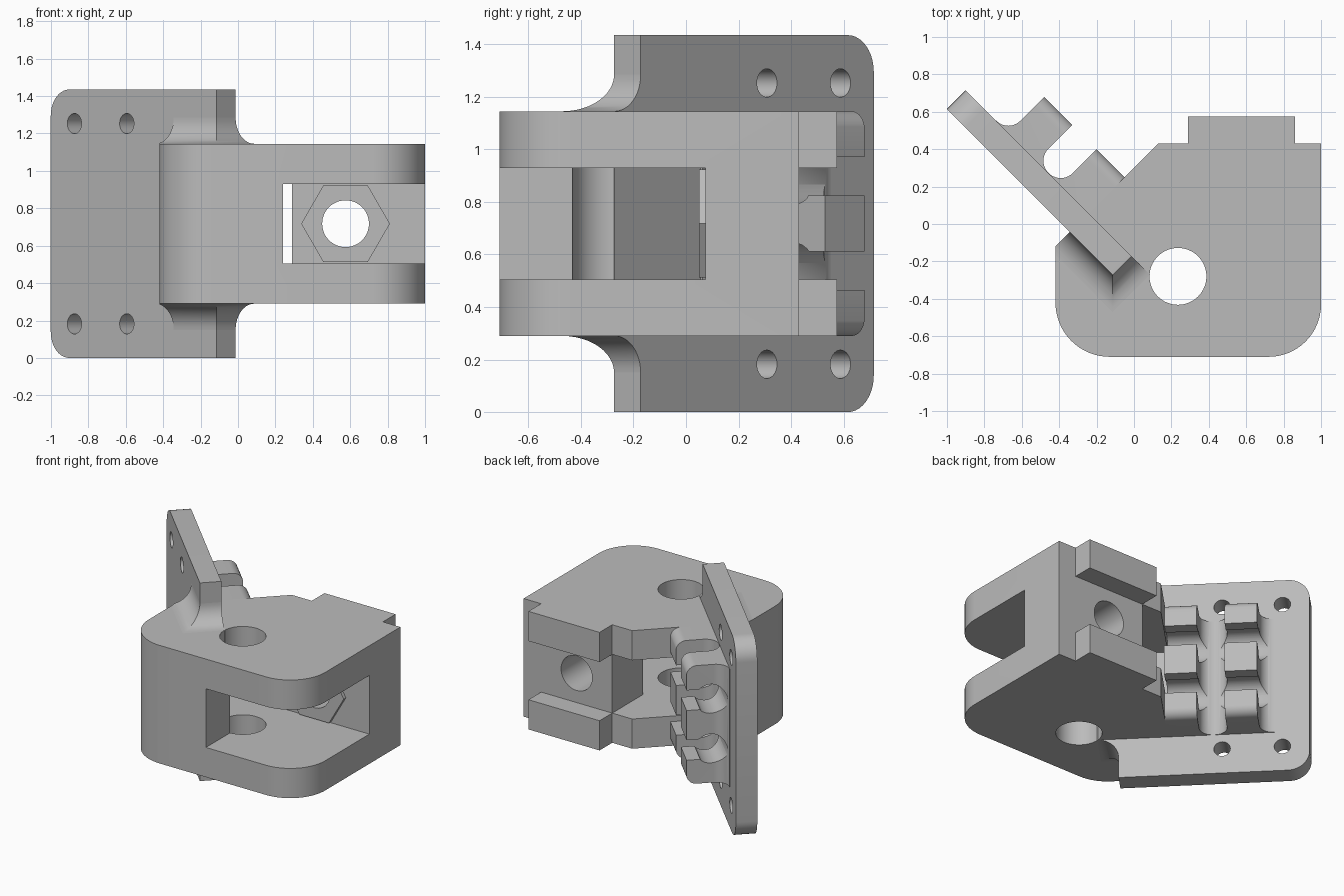
import bpy, bmesh, math
from mathutils import Vector, Matrix

if "Cube" in bpy.data.objects:
    bpy.data.objects.remove(bpy.data.objects["Cube"], do_unlink=True)

grey = bpy.data.materials.new("plain grey")
grey.use_nodes = True
tone = (0.5, 0.5, 0.5, 1)
grey.diffuse_color = tone
grey.node_tree.nodes["Principled BSDF"].inputs["Base Color"].default_value = tone

TURN = Matrix.Rotation(math.radians(-45), 4, "Z")   # plate frame: u along, v outward
LOW, HIGH, MID = 0.29, 1.145, 0.7175                # body bottom, top, middle height
SLOT = (0.505, 0.93)
FRONT, BACK, END, SIDE = -0.274, -0.131, 0.113, -0.212


def rounded(points, steps=10):
    """Outline with corners given as (a, b) or (a, b, radius)."""
    out, n = [], len(points)
    for i, p in enumerate(points):
        c = Vector(p[:2])
        if len(p) == 2:
            out.append(c)
            continue
        d1 = (Vector(points[i - 1][:2]) - c).normalized()
        d2 = (Vector(points[(i + 1) % n][:2]) - c).normalized()
        half = d1.angle(d2) / 2
        centre = c + (d1 + d2).normalized() * p[2] / math.sin(half)
        s = c + d1 * p[2] / math.tan(half) - centre
        e = c + d2 * p[2] / math.tan(half) - centre
        sweep = s.angle_signed(e)
        for k in range(steps + 1):
            t = -sweep * k / steps
            out.append(centre + Vector((s.x * math.cos(t) - s.y * math.sin(t),
                                        s.x * math.sin(t) + s.y * math.cos(t))))
    return out


def circle(a, b, r, n=48, start=0.0, end=2 * math.pi):
    return [(a + r * math.cos(start + (end - start) * k / n),
             b + r * math.sin(start + (end - start) * k / n)) for k in range(n)]


def loft(name, rings, matrix=Matrix()):
    bm = bmesh.new()
    loops = [[bm.verts.new(p) for p in ring] for ring in rings]
    for r1, r2 in zip(loops, loops[1:]):
        for i in range(len(r1)):
            j = (i + 1) % len(r1)
            bm.faces.new((r1[i], r1[j], r2[j], r2[i]))
    bm.faces.new(loops[0][::-1])
    bm.faces.new(loops[-1])
    bm.transform(matrix)
    bmesh.ops.recalc_face_normals(bm, faces=bm.faces)
    mesh = bpy.data.meshes.new(name)
    bm.to_mesh(mesh)
    bm.free()
    mesh.materials.append(grey)
    ob = bpy.data.objects.new(name, mesh)
    bpy.context.collection.objects.link(ob)
    return ob


def prism(name, outline, lo, hi, axis="z", matrix=Matrix()):
    """Extrude: axis z takes (x, y), axis x takes (y, z), axis y takes (z, x)."""
    place = {"z": lambda a, b, h: (a, b, h),
             "x": lambda a, b, h: (h, a, b),
             "y": lambda a, b, h: (b, h, a)}[axis]
    return loft(name, [[place(p[0], p[1], h) for p in outline] for h in (lo, hi)], matrix)


def box(a0, a1, b0, b1):
    return [(a0, b0), (a1, b0), (a1, b1), (a0, b1)]


def combine(ob, tool, operation="DIFFERENCE"):
    mod = ob.modifiers.new("cut", "BOOLEAN")
    mod.operation, mod.object, mod.solver = operation, tool, "EXACT"
    bpy.context.view_layer.objects.active = ob
    bpy.ops.object.modifier_apply(modifier=mod.name)
    bpy.data.objects.remove(tool, do_unlink=True)


def uv(u, v):
    return tuple((TURN @ Vector((u, v, 0)))[:2])


# Forked body
footprint = rounded([uv(SIDE, -0.382), (-0.42, -0.71, 0.29), (1, -0.71, 0.28), (1, 0.43),
                     (0.86, 0.43), (0.86, 0.575), (0.29, 0.575), (0.29, 0.43), (0.13, 0.43)], 16)
body = prism("forked_body", footprint, LOW, HIGH)
gap = [(0.24, -0.9), (1.2, -0.9), (1.2, 0.075), (0.29, 0.075), (0.29, 0.7),
       uv(-0.3, 0.6), uv(-0.3, BACK), (0.1, -0.285), (0.24, -0.285)]
combine(body, prism("gap_cutter", gap, *SLOT))
combine(body, prism("tab_cutter", box(0.2, 0.95, 0.43, 0.7), *SLOT))

# Raised hexagon on the inner wall, then the bolt hole through both
hexagon = prism("hexagon_boss", circle(MID, 0.575, 0.237, 6, math.pi / 2, math.pi * 2.5),
                0.05, 0.08, "y")
for ob in (body, hexagon):
    combine(ob, prism("bolt_cutter", circle(MID, 0.575, 0.125), -0.1, 0.6, "y"))
combine(body, prism("pin_cutter", circle(0.235, -0.28, 0.152, 64), 0, 1.5))

# Mounting plate with rounded outer corners and four holes
TOP = 2 * MID
plate = prism("mounting_plate", rounded([(0, END), (0, -1.142, 0.14), (TOP, -1.142, 0.14), (TOP, END)]),
              FRONT, BACK, "y", TURN)
for z in (0.182, TOP - 0.182):
    for u in (-0.963, -0.567):
        combine(plate, prism("hole_cutter", circle(z, u, 0.054, 32), -0.5, 0.1, "y", TURN))

# Concave flare where the plate enters the body
R = 0.14
flare = []
for k in range(13):
    a = math.pi / 2 * k / 12
    flare.append((R * (1 - math.cos(a)), HIGH + R * (1 - math.sin(a))))
flare = [(w, TOP - z) for w, z in flare] + [(w, z) for w, z in reversed(flare)]
rings = [[(u, v, z) for u, v in box(SIDE, END + w, FRONT - w, BACK)] for w, z in flare]
neck = loft("plate_flare", rings, TURN)
combine(neck, prism("trim", box(-0.42, 1, -0.71, 0.7), 0, 1.5), "INTERSECT")

# Two rows of three clip lugs on the back of the plate
TIP, BASE = 0.141, -0.13
rows = rounded([(-0.912, -0.2), (-0.912, BASE), (-0.82, BASE, 0.09), (-0.82, TIP),
                (-0.608, TIP), (-0.608, BASE, 0.091), (-0.424, BASE, 0.091),
                (-0.424, TIP), (-0.21, TIP), (-0.21, -0.2)])
lugs = prism("clip_lugs", rows, LOW, HIGH, "z", TURN)
ends = rounded([(-0.3, LOW), (TIP + 0.001, LOW, 0.07), (TIP + 0.001, HIGH, 0.07), (-0.3, HIGH)])
combine(lugs, prism("end_trim", ends, -1, 0, "x", TURN), "INTERSECT")
for z in (MID - 0.18, MID + 0.18):
    bite = math.asin(0.073 / 0.105)
    keyhole = circle(-0.02, z, 0.105, 32, bite, 2 * math.pi - bite)
    keyhole += [(0.05, z - 0.073), (0.3, z - 0.073), (0.3, z + 0.073)]
    combine(lugs, prism("keyhole_cutter", keyhole, -1, 0, "x", TURN))

# Smooth curves, sharp edges
bpy.ops.object.select_all(action="DESELECT")
for ob in (body, hexagon, plate, neck, lugs):
    ob.select_set(True)
bpy.context.view_layer.objects.active = body
bpy.ops.object.shade_smooth_by_angle(angle=math.radians(30))
